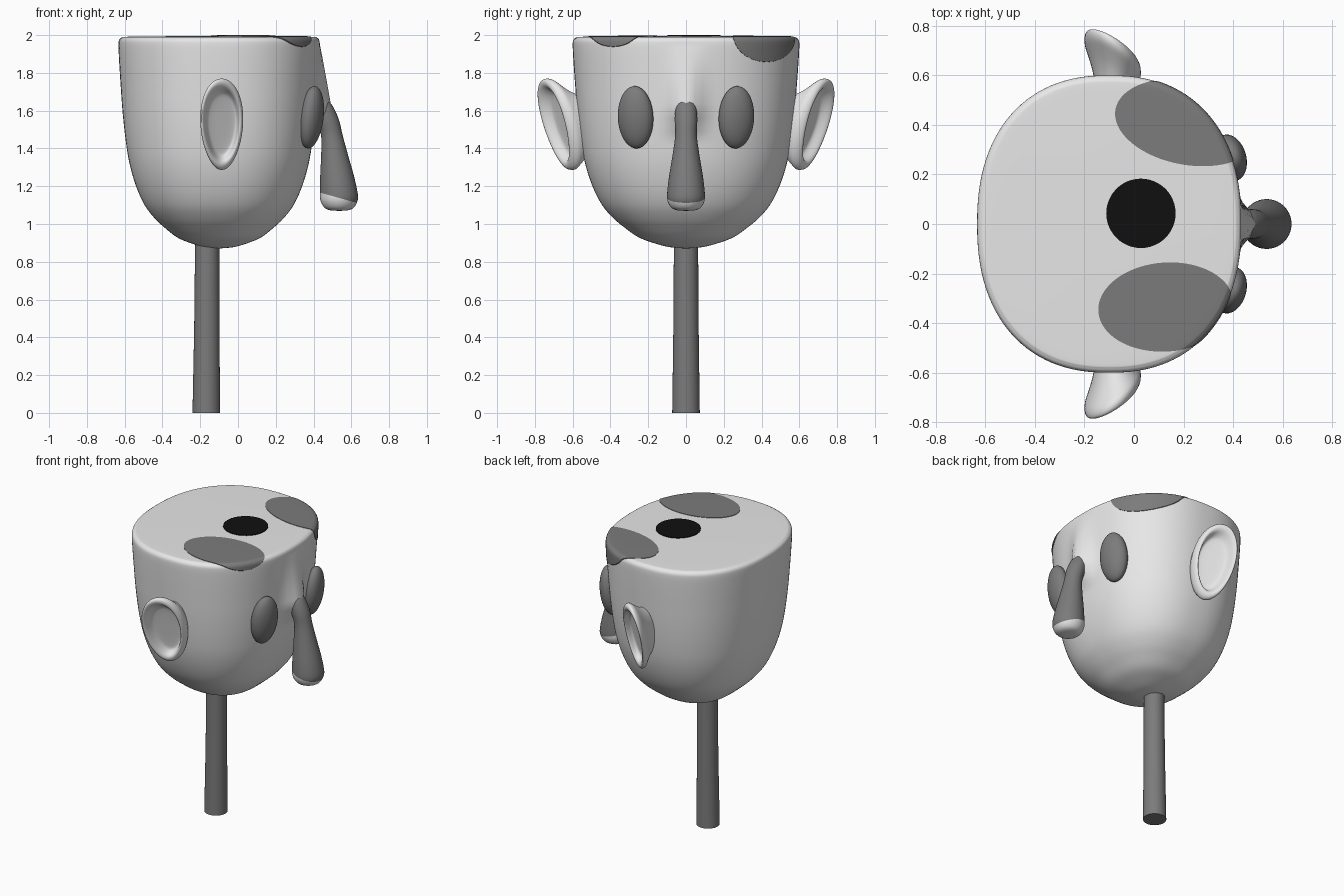
import bpy, bmesh, math
from mathutils import Vector

if "Cube" in bpy.data.objects:
    bpy.data.objects.remove(bpy.data.objects["Cube"])


def material(name, v):
    m = bpy.data.materials.new(name)
    m.diffuse_color = (v, v, v, 1)
    m.use_nodes = True
    m.node_tree.nodes["Principled BSDF"].inputs["Base Color"].default_value = m.diffuse_color
    return m


LIGHT = material("light grey", 0.8)
DARK = material("dark grey", 0.2)
BLACK = material("black", 0.005)


def smooth(obj, angle=45):
    bpy.ops.object.select_all(action='DESELECT')
    obj.select_set(True)
    bpy.context.view_layer.objects.active = obj
    bpy.ops.object.shade_smooth_by_angle(angle=math.radians(angle))


def spline(pts, steps):
    """Smooth curve through tuples of any length."""
    out = []
    for i in range(len(pts) - 1):
        p = [pts[max(0, min(len(pts) - 1, i + k))] for k in (-1, 0, 1, 2)]
        for s in range(steps):
            t = s / steps
            out.append(tuple(
                0.5 * (2 * b + (c - a) * t + (2 * a - 5 * b + 4 * c - d) * t * t
                       + (3 * b - a - 3 * c + d) * t ** 3)
                for a, b, c, d in zip(*p)))
    out.append(pts[-1])
    return out


def loft(name, rings, mats, edit=None):
    """Skin closed rings of points, cap both ends."""
    bm = bmesh.new()
    vs = [[bm.verts.new(p) for p in ring] for ring in rings]
    n = len(vs[0])
    for a, b in zip(vs, vs[1:]):
        for i in range(n):
            j = (i + 1) % n
            bm.faces.new((a[i], a[j], b[j], b[i]))
    bm.faces.new(vs[0])
    bm.faces.new(vs[-1])
    bmesh.ops.recalc_face_normals(bm, faces=bm.faces)
    if edit:
        edit(bm)
    me = bpy.data.meshes.new(name)
    bm.to_mesh(me)
    bm.free()
    for m in mats:
        me.materials.append(m)
    obj = bpy.data.objects.new(name, me)
    bpy.context.collection.objects.link(obj)
    smooth(obj)
    return obj


def angles(n):
    return [2 * math.pi * i / n for i in range(n)]


# Head: squarish oval cup with a flat lid and a pulled-out nose bridge
PROFILE = [(.871, .02), (.878, .15), (.9, .29), (.93, .42), (.98, .54), (1.03, .64),
           (1.1, .74), (1.2, .825), (1.32, .89), (1.45, .93), (1.6, .96), (1.75, .98),
           (1.88, .995), (1.95, 1.0), (1.975, .993), (1.987, .97), (1.991, .93),
           (1.993, .7), (1.995, .3), (1.995, .02)]


def head_rings(grow=0.0):
    rings = []
    for z, s in spline(PROFILE, 4):
        ring = []
        for a in angles(112):
            c, d = math.cos(a), math.sin(a)
            x = -.1 + (.533 * s + grow) * math.copysign(abs(c) ** (2 / 2.3), c)
            y = (.6 * s + grow) * math.copysign(abs(d) ** (2 / 2.3), d)
            if c > 0 and s > .9 and 1.45 < z < 1.95:
                amp = (1.95 - z) / .35 if z > 1.6 else (z - 1.45) / .15
                x += .085 * amp * math.exp(-(y / .085) ** 2)
            ring.append((x, y, z + (grow if z > 1.9 else -grow)))
        rings.append(ring)
    return rings


loft("head", head_rings(), [LIGHT])

# Dark patches wrapping over the lid edge: a thin outer skin cut by ellipsoids
for name, loc, size, turn in (
        ("patch_left", (.22, .41, 2.0), (.3, .172, .15), -10),
        ("patch_right", (.13, -.335, 2.0), (.275, .18, .11), 4)):
    patch = loft(name, head_rings(.003), [DARK])
    bpy.ops.mesh.primitive_uv_sphere_add(segments=64, ring_count=32, location=loc,
                                         rotation=(0, 0, math.radians(turn)))
    cutter = bpy.context.object
    cutter.name = "patch_cutter"
    cutter.scale = size
    cutter.hide_render = True
    cutter.data.materials.append(DARK)
    bpy.context.view_layer.update()
    mod = patch.modifiers.new("cut", 'BOOLEAN')
    mod.operation = 'INTERSECT'
    mod.solver = 'EXACT'
    mod.object = cutter
    bpy.ops.object.select_all(action='DESELECT')
    patch.select_set(True)
    bpy.context.view_layer.objects.active = patch
    bpy.ops.object.modifier_move_to_index(modifier=mod.name, index=0)
    bpy.ops.object.modifier_apply(modifier=mod.name)
    bpy.data.objects.remove(cutter)

# Black round opening on the lid
bpy.ops.mesh.primitive_cylinder_add(vertices=48, radius=.14, depth=.008,
                                    location=(.028, .043, 1.996))
hole = bpy.context.object
hole.name = "lid_opening"
hole.data.materials.append(BLACK)

# Neck stick
loft("neck", [[(x + r * math.cos(a), r * math.sin(a), z) for a in angles(32)]
              for x, z, r in ((-.168, 0, .073), (-.165, .45, .067), (-.163, .92, .064))],
     [DARK])

# Hanging nose with a light, slanted tip
NOSE = [(.535, 1.07, .01), (.535, 1.073, .05), (.535, 1.087, .078), (.535, 1.12, .097),
        (.534, 1.16, .1), (.525, 1.25, .09), (.512, 1.36, .072), (.497, 1.47, .057),
        (.475, 1.55, .06), (.45, 1.62, .054), (.438, 1.66, .033), (.435, 1.675, .005)]


def split_tip(bm):
    co, no = Vector((.535, 0, 1.138)), Vector((.28, 0, 1))
    bmesh.ops.bisect_plane(bm, geom=bm.verts[:] + bm.edges[:] + bm.faces[:],
                           plane_co=co, plane_no=no)
    for f in bm.faces:
        f.material_index = int((f.calc_center_median() - co).dot(no) < 0)


loft("nose", [[(x + r * math.cos(a), r * math.sin(a), z) for a in angles(40)]
              for x, z, r in spline(NOSE, 3)], [DARK, LIGHT], split_tip)

# Ears (size, outward offset): funnel back, rolled rim, shallow bowl; and eyes
EAR = [(.6, -.17), (.72, -.1), (.88, -.05), (.98, -.022), (1.0, 0), (.97, .018), (.9, .025),
       (.82, .018), (.75, -.004), (.68, -.022), (.58, -.028), (.3, -.03), (.02, -.03)]
for side, s in (("left", 1), ("right", -1)):
    rings = []
    for k, d in spline(EAR, 2):
        ring = []
        for a in angles(48):
            u = k * .113 * math.cos(a) * (1 + .12 * math.sin(a))
            w = k * .242 * math.sin(a)
            ring.append((-.086 + u, s * (.672 - .58 * u + .27 * w + d), 1.528 + w))
        rings.append(ring)
    loft("ear_" + side, rings, [LIGHT])

    bpy.ops.mesh.primitive_uv_sphere_add(
        segments=40, ring_count=24, location=(.388, s * .267, 1.565),
        rotation=(0, math.radians(7), s * math.radians(16)))
    eye = bpy.context.object
    eye.name = "eye_" + side
    eye.scale = (.062, .096, .166)
    eye.data.materials.append(DARK)
    smooth(eye)
